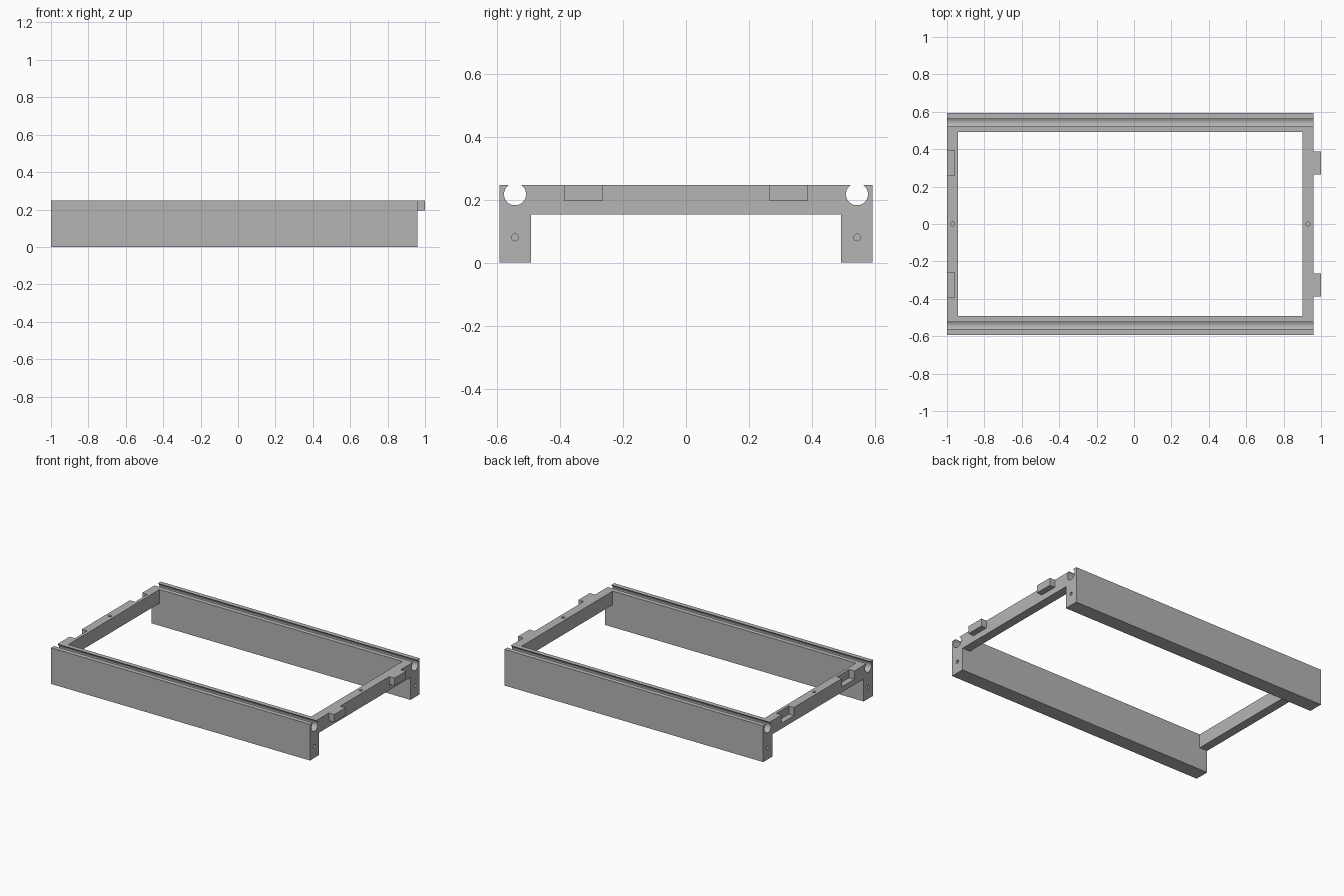
import bpy, bmesh
from math import sin, cos, asin, pi

if "Cube" in bpy.data.objects:
    bpy.data.objects.remove(bpy.data.objects["Cube"], do_unlink=True)

grey = bpy.data.materials.new("plain grey")
grey.use_nodes = True
GREY = (0.46, 0.46, 0.46, 1)
grey.diffuse_color = GREY
grey.node_tree.nodes["Principled BSDF"].inputs["Base Color"].default_value = GREY

# Main dimensions
X0, X1 = -1.0, 0.96          # rail ends
OUT, IN = 0.593, 0.493       # rail outer and inner faces
TOP, BAR = 0.247, 0.153      # top and underside of the cross bars
BAR_W = 0.06
GY, GZ, GR = 0.543, 0.217, 0.035   # round groove in each rail


def add_object(name, bm):
    bmesh.ops.recalc_face_normals(bm, faces=bm.faces)
    mesh = bpy.data.meshes.new(name)
    bm.to_mesh(mesh)
    bm.free()
    mesh.materials.append(grey)
    ob = bpy.data.objects.new(name, mesh)
    bpy.context.collection.objects.link(ob)
    return ob


def prism(name, outline, vec):
    """Extrude a closed outline along a vector."""
    bm = bmesh.new()
    face = bm.faces.new([bm.verts.new(p) for p in outline])
    res = bmesh.ops.extrude_face_region(bm, geom=[face], use_keep_orig=True)
    verts = [g for g in res["geom"] if isinstance(g, bmesh.types.BMVert)]
    bmesh.ops.translate(bm, verts=verts, vec=vec)
    return add_object(name, bm)


def box(name, x, y, z):
    outline = [(x[0], y[0], z[0]), (x[1], y[0], z[0]),
               (x[1], y[1], z[0]), (x[0], y[1], z[0])]
    return prism(name, outline, (0, 0, z[1] - z[0]))


def cut(target, cutter):
    mod = target.modifiers.new(cutter.name, 'BOOLEAN')
    mod.operation, mod.solver, mod.object = 'DIFFERENCE', 'EXACT', cutter
    bpy.context.view_layer.objects.active = target
    bpy.ops.object.modifier_apply(modifier=mod.name)
    bpy.data.objects.remove(cutter, do_unlink=True)


def ring(n, r):
    return [(r * cos(2 * pi * i / n), r * sin(2 * pi * i / n)) for i in range(n)]


# Bridge-shaped section with an open-topped round groove on each side
a = asin((TOP - GZ) / GR)
STEPS = 36
groove = []
for i in range(STEPS + 1):
    t = a - i * (pi + 2 * a) / STEPS
    groove.append((GY + GR * cos(t), GZ + GR * sin(t)))
half = [(IN, BAR), (IN, 0), (OUT, 0), (OUT, TOP)] + groove
section = half + [(-y, z) for y, z in reversed(half)]
frame = prism("frame", [(X0, y, z) for y, z in section], (X1 - X0, 0, 0))

# Central opening between the cross bars
cut(frame, box("opening", (X0 + BAR_W, X1 - BAR_W), (-IN, IN), (0.05, 0.4)))

# Tabs on the right end, matching sockets on the other end, screw holes
for side, word in ((-1, "front"), (1, "back")):
    ys = sorted((side * 0.265, side * 0.388))
    box(word + "_tab", (X1, 1.0), ys, (0.195, TOP))
    ys = sorted((side * 0.26, side * 0.393))
    cut(frame, box("socket", (X0 - 0.1, X0 + 0.04), ys, (0.19, 0.4)))
    for x, d in ((X0 - 0.05, 0.1), (X1 + 0.05, -0.1)):
        pts = [(x, side * GY + p, 0.08 + q) for p, q in ring(20, 0.011)]
        cut(frame, prism("end_hole", pts, (d, 0, 0)))

# Small pin holes on top of the cross bars
for x in (X0 + BAR_W / 2, X1 - BAR_W / 2):
    pts = [(x + p, q, TOP + 0.05) for p, q in ring(20, 0.011)]
    cut(frame, prism("pin_hole", pts, (0, 0, -0.1)))

# Smooth groove and hole walls, sharp edges elsewhere
bpy.ops.object.select_all(action='DESELECT')
frame.select_set(True)
bpy.context.view_layer.objects.active = frame
bpy.ops.object.shade_smooth_by_angle()
